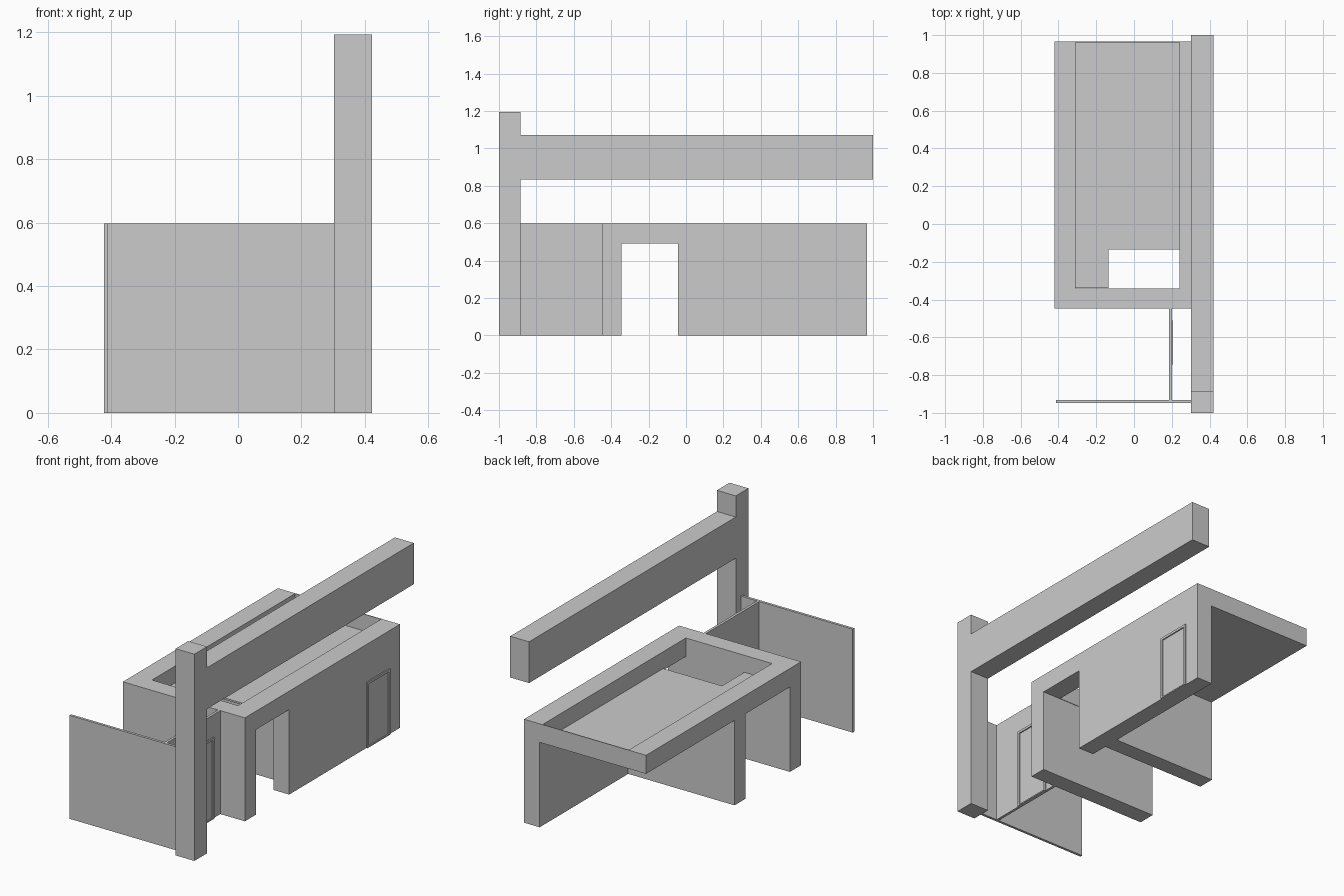
import bpy, bmesh

if "Cube" in bpy.data.objects:
    bpy.data.objects.remove(bpy.data.objects["Cube"])

def box(name, x, y, z):
    """Axis-aligned box from (min, max) ranges."""
    bm = bmesh.new()
    bmesh.ops.create_cube(bm, size=1)
    for v in bm.verts:
        v.co = [r[0] if c < 0 else r[1] for c, r in zip(v.co, (x, y, z))]
    me = bpy.data.meshes.new(name)
    bm.to_mesh(me)
    bm.free()
    ob = bpy.data.objects.new(name, me)
    bpy.context.collection.objects.link(ob)
    return ob

def door(name, x, y0, y1, h):
    """Thin door trim standing proud of a wall that faces +x."""
    t, d = 0.014, 0.007
    box(name + "_jamb_front", (x, x + d), (y0, y0 + t), (0, h))
    box(name + "_jamb_back", (x, x + d), (y1 - t, y1), (0, h))
    box(name + "_head", (x, x + d), (y0 + t, y1 - t), (h - t, h))
    box(name + "_sill", (x, x + d), (y0 + t, y1 - t), (0, 0.007))

L, R, F, B = -0.422, 0.357, -0.447, 0.967  # building outline
WALL = 0.257                               # inner face of right wall
SOFFIT, DECK, TOP = 0.49, 0.50, 0.597      # roof levels

# tall pillar and long beam
box("pillar", (0.302, 0.422), (-1.0, -0.885), (0, 1.193))
box("beam", (0.302, 0.422), (-0.885, 1.0), (0.833, 1.071))

# ground floor walls
box("front_wall", (L, R), (F, -0.345), (0, SOFFIT))
box("right_wall", (WALL, R), (-0.043, B), (0, SOFFIT))
box("cross_wall", (L, WALL), (0.062, 0.16), (0, SOFFIT))

# roof deck with a rectangular opening
box("roof_deck_main", (-0.31, 0.24), (-0.135, B), (SOFFIT, DECK))
box("roof_deck_side", (-0.31, -0.135), (-0.34, -0.135), (SOFFIT, DECK))

# parapet around the deck
box("parapet_front", (L, R), (F, -0.342), (SOFFIT, TOP))
box("parapet_left", (L, -0.31), (-0.342, B), (SOFFIT, TOP))
box("parapet_right", (0.24, R), (-0.342, B), (SOFFIT, TOP))
box("parapet_back_lip", (-0.31, 0.24), (B - 0.005, B), (DECK, TOP))

# thin screen walls in front
box("front_screen", (-0.412, 0.36), (-0.947, -0.932), (0, TOP))
box("side_screen", (0.185, 0.20), (-0.932, F), (0, TOP))

# doors
door("side_door", R, 0.66, 0.87, 0.38)
door("front_door", 0.20, -0.745, -0.51, 0.47)
